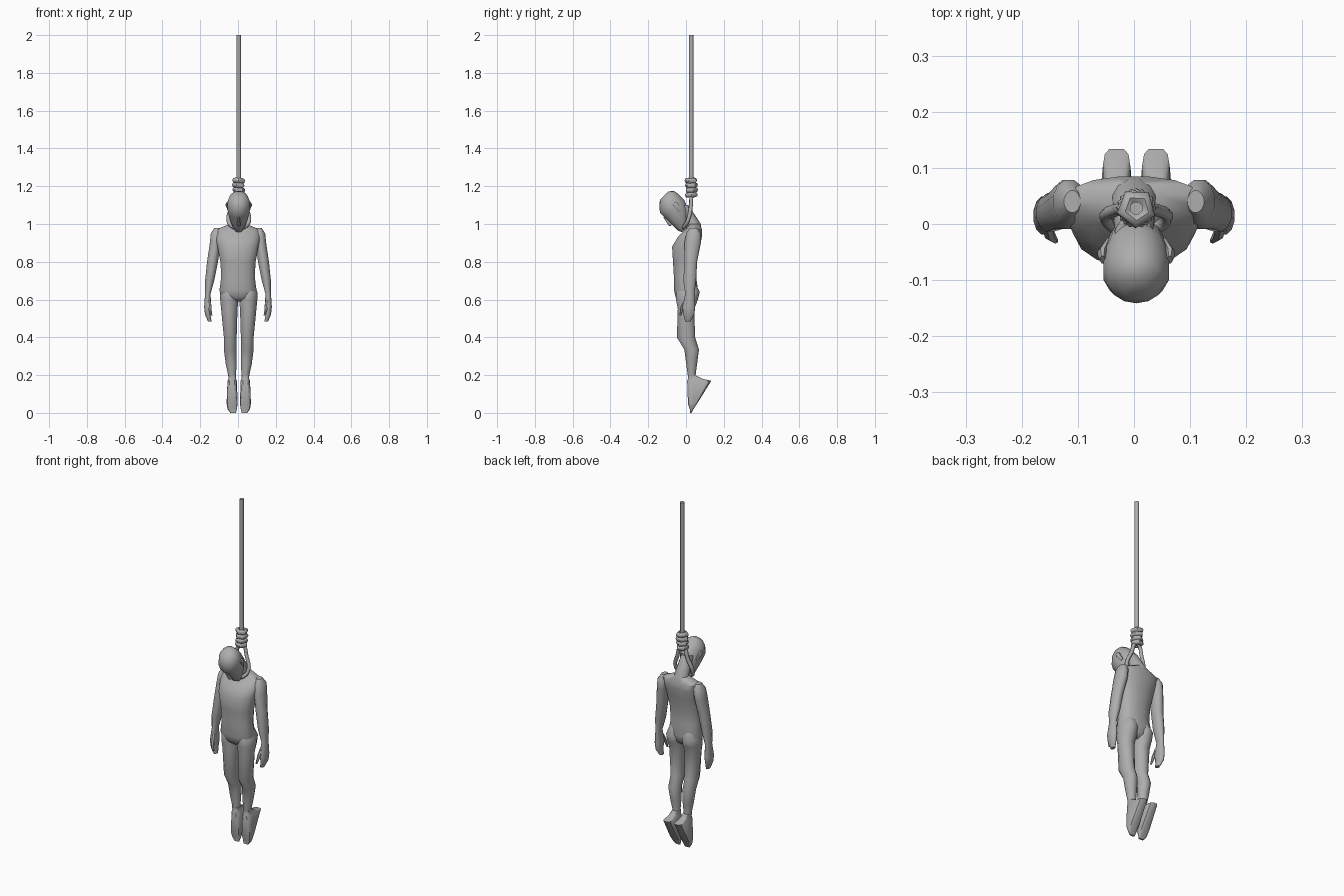
import bpy, bmesh, math
from mathutils import Matrix, Vector

cube = bpy.data.objects.get("Cube")
if cube:
    bpy.data.objects.remove(cube, do_unlink=True)

grey = bpy.data.materials.new("plain grey")
grey.use_nodes = True
colour = (.42, .42, .42, 1)
grey.diffuse_color = colour
grey.node_tree.nodes["Principled BSDF"].inputs["Base Color"].default_value = colour
MIDDLE = .004  # slight sideways offset of the legs, head and rope


def shade(ob, angle):
    """Give the part its material and smooth it, keeping hard edges."""
    ob.data.materials.append(grey)
    bpy.ops.object.select_all(action='DESELECT')
    ob.select_set(True)
    bpy.context.view_layer.objects.active = ob
    bpy.ops.object.shade_smooth_by_angle(angle=math.radians(angle))


def loft(name, sections, sides=12, power=2, side=1, matrix=Matrix(), angle=50):
    """Skin rounded sections given as (height, x, y, half width, half depth)."""
    bm = bmesh.new()

    def bend(value):
        return math.copysign(abs(value) ** (2 / power), value)

    rings = []
    for z, x, y, half_width, half_depth in sections:
        ring = []
        for i in range(sides):
            turn = math.tau * (i + .5) / sides
            point = Vector((side * (x + half_width * bend(math.cos(turn))),
                            y + half_depth * bend(math.sin(turn)), z))
            ring.append(bm.verts.new(matrix @ point))
        rings.append(ring)
    for lower, upper in zip(rings, rings[1:]):
        for i in range(sides):
            j = (i + 1) % sides
            bm.faces.new((lower[i], lower[j], upper[j], upper[i]))
    bm.faces.new(rings[0])
    bm.faces.new(rings[-1])
    bmesh.ops.recalc_face_normals(bm, faces=bm.faces[:])
    mesh = bpy.data.meshes.new(name)
    bm.to_mesh(mesh)
    bm.free()
    part = bpy.data.objects.new(name, mesh)
    bpy.context.collection.objects.link(part)
    shade(part, angle)


def cord(name, points, radius):
    """Round closed cord through a few points."""
    curve = bpy.data.curves.new(name, 'CURVE')
    curve.dimensions = '3D'
    curve.bevel_depth = radius
    curve.bevel_resolution = 1
    curve.resolution_u = 4
    spline = curve.splines.new('BEZIER')
    spline.use_cyclic_u = True
    spline.bezier_points.add(len(points) - 1)
    for knot, point in zip(spline.bezier_points, points):
        knot.co = point
        knot.handle_left_type = knot.handle_right_type = 'AUTO'
    curve.materials.append(grey)
    part = bpy.data.objects.new(name, curve)
    bpy.context.collection.objects.link(part)


# Torso from crotch to base of neck
loft("torso", [
    (.59, 0, 0, .05, .03),
    (.61, 0, 0, .09, .055),
    (.65, 0, 0, .1, .065),
    (.72, 0, -.005, .09, .06),
    (.8, 0, -.005, .095, .065),
    (.88, 0, 0, .11, .075),
    (.93, 0, .02, .12, .065),
    (.97, 0, .04, .12, .045),
    (1, 0, .045, .045, .03)], sides=16, power=2.3)

# Neck leaning forward into the head
loft("neck", [
    (.94, 0, .045, .055, .04),
    (1, 0, .04, .04, .04),
    (1.1, 0, -.02, .035, .035)])

# Head tipped forward, shaped in its own upright frame
tilt = Matrix.Translation((MIDDLE, -.06, 1.08)) @ Matrix.Rotation(math.pi / 4, 4, 'X')
loft("head", [
    (-.115, 0, -.045, .02, .015),
    (-.09, 0, -.03, .035, .04),
    (-.05, 0, -.01, .05, .06),
    (0, 0, 0, .06, .07),
    (.04, 0, 0, .06, .07),
    (.07, 0, .01, .05, .055),
    (.09, 0, .01, .025, .03)], sides=14, matrix=tilt, angle=60)
loft("nose", [
    (-.05, 0, -.07, .01, .01),
    (-.04, 0, -.07, .01, .015),
    (.01, 0, -.065, .005, .01)], sides=6, matrix=tilt)

for side, word in ((1, "left"), (-1, "right")):
    loft(word + "_ear", [
        (-.03, .05, .01, .005, .01),
        (.01, .06, .02, .01, .015),
        (.025, .06, .02, .005, .01)], sides=8, side=side, matrix=tilt)

    # Arm and hand hanging at the side
    loft(word + "_arm", [
        (.98, .11, .04, .015, .02),
        (.95, .115, .04, .03, .04),
        (.9, .12, .035, .03, .045),
        (.8, .135, .025, .03, .035),
        (.7, .15, .02, .025, .035),
        (.63, .16, .02, .015, .025),
        (.56, .16, .015, .02, .035),
        (.52, .16, .015, .015, .03),
        (.485, .15, .01, .01, .015)], side=side)
    loft(word + "_thumb", [
        (.6, .155, 0, .01, .01),
        (.56, .15, -.02, .01, .01),
        (.515, .14, -.03, .005, .005)], sides=6, side=side)

    # Leg with rounded buttock, bent knee and full calf
    hip = Matrix.Translation((MIDDLE, 0, 0))
    loft(word + "_leg", [
        (.69, .045, .01, .035, .04),
        (.64, .05, .01, .05, .065),
        (.6, .05, .005, .05, .06),
        (.55, .05, 0, .045, .045),
        (.4, .045, 0, .035, .05),
        (.335, .045, .03, .035, .04),
        (.26, .04, .03, .03, .03),
        (.19, .035, .03, .02, .02),
        (.15, .035, .035, .02, .02)], side=side, matrix=hip)

    # Foot pointing down, its flat sole facing back
    loft(word + "_foot", [
        (.2, .035, .03, .02, .02),
        (.18, .035, .05, .02, .04),
        (.17, .035, .07, .025, .065),
        (.05, .035, .035, .03, .025),
        (.02, .035, .03, .025, .01),
        (0, .03, .025, .015, .005)], power=4, side=side, matrix=hip, angle=35)

# Straight rope and the stacked wraps of the knot
rope_x, rope_y, knot_bottom = MIDDLE, .028, 1.155
loft("rope", [(z, rope_x, rope_y, .012, .012) for z in (knot_bottom, 2)], sides=8)
for layer in range(4):
    bpy.ops.mesh.primitive_torus_add(
        major_radius=.022, minor_radius=.014, major_segments=5, minor_segments=8,
        location=(rope_x, rope_y, knot_bottom + .025 * layer),
        rotation=(.08, .06, .3 * layer))
    wrap = bpy.context.object
    wrap.name = "knot_wrap"
    shade(wrap, 50)

# Loop passing down both sides of the neck and under the chin
half_loop = [(.035, .025, 1.09), (.055, .01, 1.02), (.03, -.01, .985)]
right_half = [(rope_x - x, y, z) for x, y, z in reversed(half_loop)]
left_half = [(rope_x + x, y, z) for x, y, z in half_loop]
cord("neck_loop", [(rope_x, rope_y, knot_bottom)] + left_half
     + [(rope_x, -.015, .98)] + right_half, .011)
